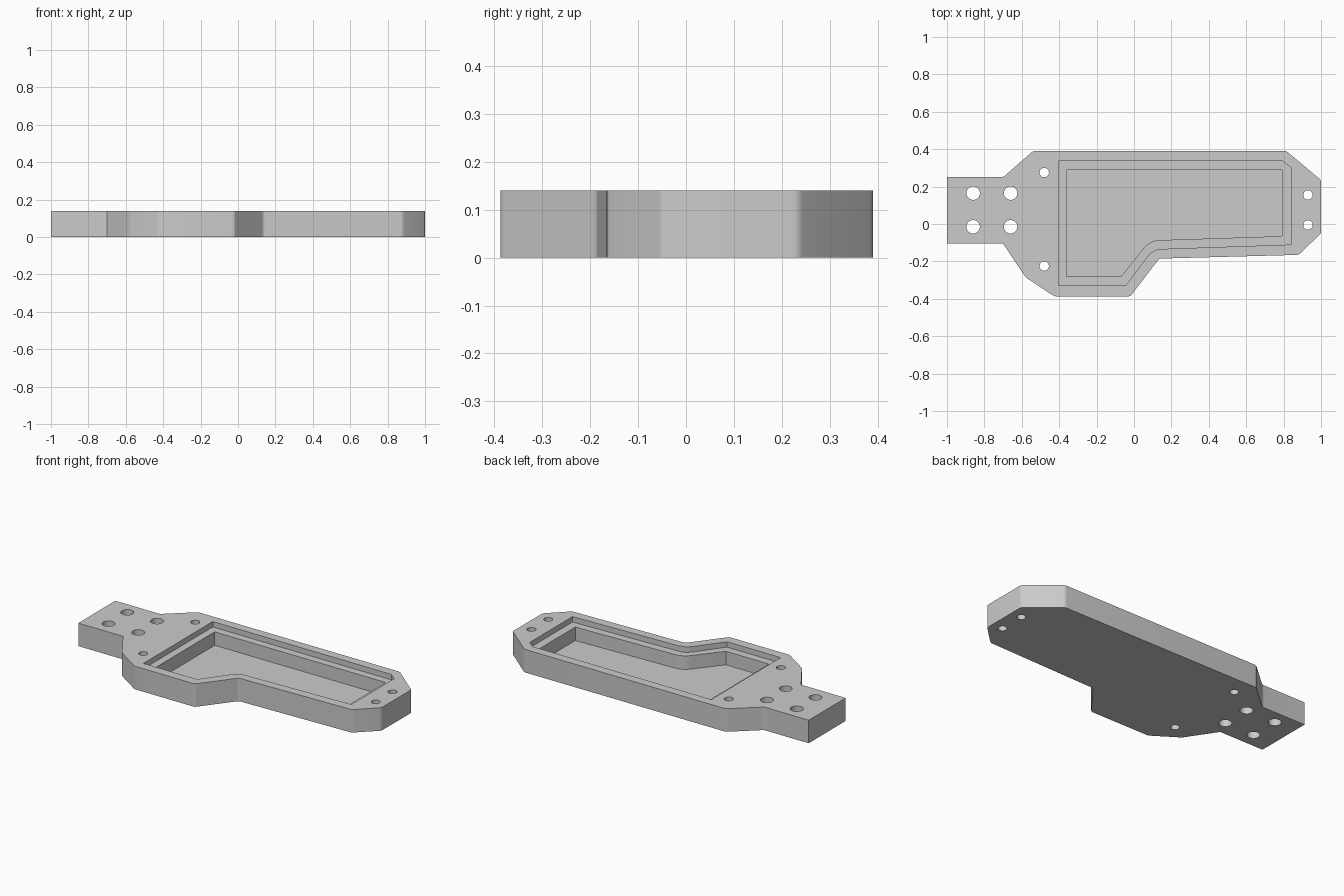
import bpy, bmesh, math
from mathutils import Vector

if "Cube" in bpy.data.objects:
    bpy.data.objects.remove(bpy.data.objects["Cube"], do_unlink=True)

HEIGHT, LEDGE_Z, FLOOR_Z = 0.14, 0.107, 0.025

grey = bpy.data.materials.new("plain grey")
grey.use_nodes = True
colour = (0.6, 0.6, 0.6, 1)
grey.diffuse_color = colour
grey.node_tree.nodes["Principled BSDF"].inputs["Base Color"].default_value = colour


def rounded(points, steps=4):
    """Replace each (x, y, cut) corner with a short curve, cut = distance along each edge."""
    out = []
    for i, (x, y, cut) in enumerate(points):
        p = Vector((x, y))
        if cut == 0:
            out.append(p)
            continue
        a = p + (Vector(points[i - 1][:2]) - p).normalized() * cut
        b = p + (Vector(points[(i + 1) % len(points)][:2]) - p).normalized() * cut
        for k in range(steps + 1):
            t = k / steps
            out.append(a * (1 - t) ** 2 + p * 2 * t * (1 - t) + b * t * t)
    return out


def prism(name, points, z0, z1):
    bm = bmesh.new()
    face = bm.faces.new([bm.verts.new((p[0], p[1], z0)) for p in points])
    top = bmesh.ops.extrude_face_region(bm, geom=[face])["geom"]
    bmesh.ops.translate(bm, vec=(0, 0, z1 - z0),
                        verts=[g for g in top if isinstance(g, bmesh.types.BMVert)])
    bmesh.ops.recalc_face_normals(bm, faces=bm.faces)
    mesh = bpy.data.meshes.new(name)
    bm.to_mesh(mesh)
    bm.free()
    mesh.materials.append(grey)
    obj = bpy.data.objects.new(name, mesh)
    bpy.context.collection.objects.link(obj)
    return obj


def cut(body, cutter):
    cutter.hide_render = True
    mod = body.modifiers.new("cut", 'BOOLEAN')
    mod.operation, mod.solver, mod.object = 'DIFFERENCE', 'EXACT', cutter
    bpy.context.view_layer.objects.active = body
    bpy.ops.object.modifier_apply(modifier=mod.name)
    bpy.data.objects.remove(cutter, do_unlink=True)


# Plate outline
r = 0.012
plate = prism("mounting_plate", rounded([
    (-1, 0.25, 0), (-0.70, 0.25, r), (-0.54, 0.39, r), (0.815, 0.39, r),
    (1, 0.235, r), (1, -0.05, r), (0.88, -0.165, r), (0.135, -0.185, r),
    (-0.02, -0.387, r), (-0.425, -0.387, r), (-0.58, -0.285, r),
    (-0.70, -0.105, 0), (-1, -0.105, 0)]), 0, HEIGHT)

# Shallow ledge, then the deeper pocket inside it
cut(plate, prism("ledge_cutter", rounded([
    (-0.405, 0.336, 0), (0.795, 0.336, 0), (0.84, 0.30, 0), (0.84, -0.11, 0),
    (0.10, -0.135, 0.045), (-0.045, -0.33, 0), (-0.405, -0.33, 0)]),
    LEDGE_Z, HEIGHT + 0.1))
cut(plate, prism("pocket_cutter", rounded([
    (-0.36, 0.29, 0), (0.79, 0.29, 0), (0.79, -0.065, 0),
    (0.085, -0.088, 0.05), (-0.07, -0.282, 0), (-0.36, -0.282, 0)]),
    FLOOR_Z, HEIGHT + 0.1))

# Through holes: four large on the tab, four small around the body
holes = [(x, y, 0.036) for x in (-0.86, -0.66) for y in (0.165, -0.015)]
holes += [(-0.48, y, 0.025) for y in (0.275, -0.225)]
holes += [(0.93, y, 0.025) for y in (0.155, -0.005)]
for x, y, rad in holes:
    circle = [(x + rad * math.cos(k * math.tau / 32), y + rad * math.sin(k * math.tau / 32))
              for k in range(32)]
    cut(plate, prism("hole_cutter", circle, -0.1, HEIGHT + 0.1))

# Smooth the curved walls and keep the edges crisp
bpy.ops.object.select_all(action='DESELECT')
plate.select_set(True)
bpy.context.view_layer.objects.active = plate
bpy.ops.object.shade_smooth_by_angle(angle=math.radians(25))
